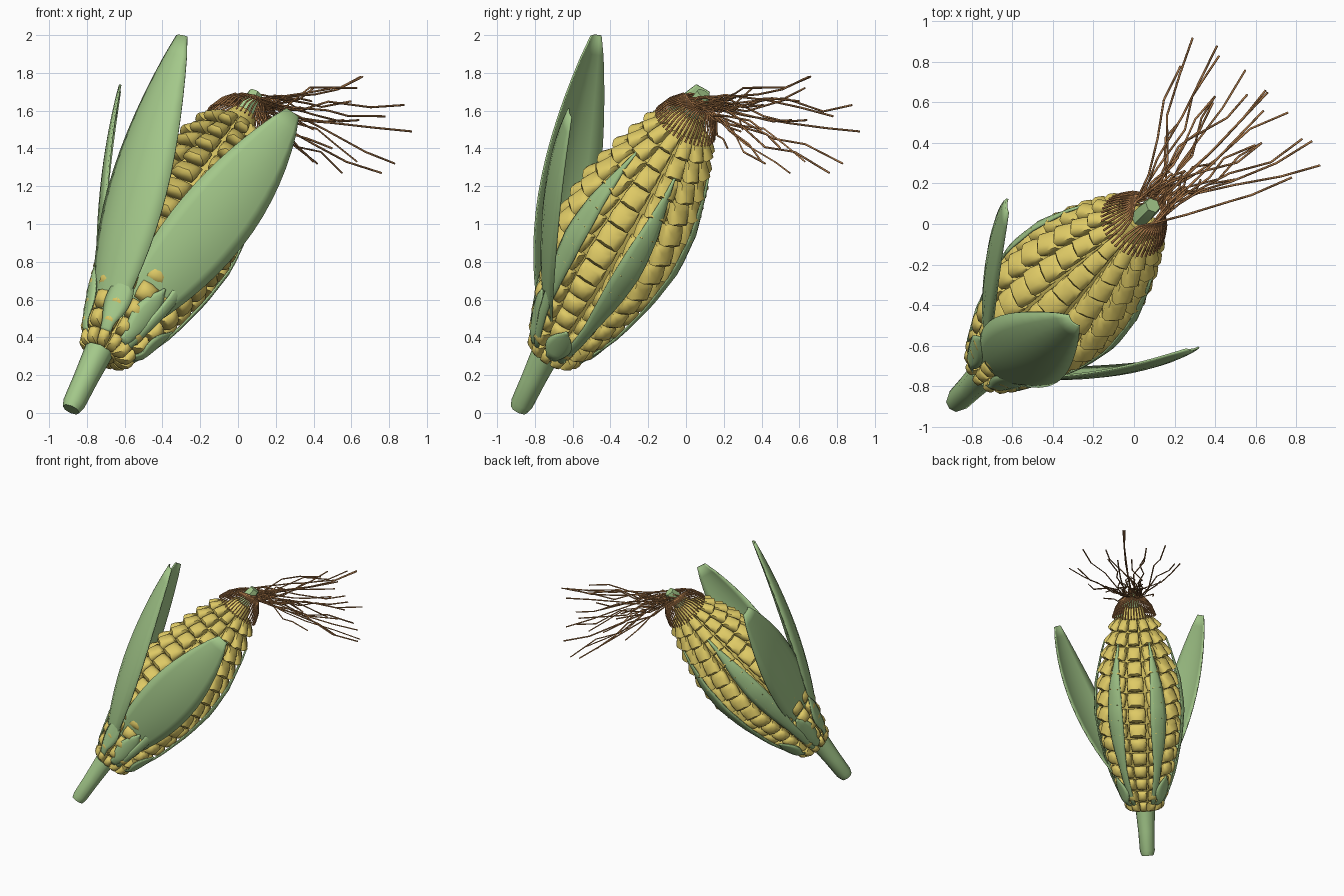
import bpy, bmesh, math, random
from mathutils import Vector

if "Cube" in bpy.data.objects:
    bpy.data.objects.remove(bpy.data.objects["Cube"])

random.seed(4)


def material(name, col):
    m = bpy.data.materials.new(name)
    m.diffuse_color = (*col, 1)
    m.use_nodes = True
    m.node_tree.nodes["Principled BSDF"].inputs["Base Color"].default_value = m.diffuse_color
    return m


GREEN = material("husk green", (0.37, 0.58, 0.255))
YELLOW = material("kernel yellow", (0.73, 0.585, 0.13))
BROWN = material("silk brown", (0.45, 0.21, 0.075))

# Cob frame: AXIS runs base to tip, LOW points down and outward, SIDE is level
BASE = Vector((-0.715, -0.715, 0.30))
AXIS = Vector((0.45, 0.45, 0.775)).normalized()
SIDE = Vector((-1, 1, 0)).normalized()
LOW = SIDE.cross(AXIS)
PROFILE = [(0, .12), (.1, .165), (.34, .245), (.59, .305), (.83, .335),
           (1.07, .315), (1.32, .25), (1.52, .18), (1.72, .10), (1.9, .06)]


def radius(t):
    t = max(0, min(t, 1.89))
    for (a, ra), (b, rb) in zip(PROFILE, PROFILE[1:]):
        if t <= b:
            return ra + (rb - ra) * (t - a) / (b - a)


def cob_point(t, r, ang):
    return BASE + AXIS * t + (LOW * math.cos(ang) + SIDE * math.sin(ang)) * r


def finish(name, bm, mat, angle=40, thick=0):
    bmesh.ops.recalc_face_normals(bm, faces=bm.faces)
    me = bpy.data.meshes.new(name)
    bm.to_mesh(me)
    bm.free()
    me.materials.append(mat)
    ob = bpy.data.objects.new(name, me)
    bpy.context.collection.objects.link(ob)
    if thick:
        mod = ob.modifiers.new("thickness", 'SOLIDIFY')
        mod.thickness = thick
        mod.offset = 0
    bpy.ops.object.select_all(action='DESELECT')
    ob.select_set(True)
    bpy.context.view_layer.objects.active = ob
    bpy.ops.object.shade_smooth_by_angle(angle=math.radians(angle))
    return ob


def skin(bm, rows, closed=False):
    """Join rows of points with quads."""
    vs = [[bm.verts.new(p) for p in row] for row in rows]
    for a, b in zip(vs, vs[1:]):
        n = len(a)
        for i in range(n if closed else n - 1):
            j = (i + 1) % n
            bm.faces.new((a[i], a[j], b[j], b[i]))
    return vs


def lathe(name, rings, sides, mat):
    bm = bmesh.new()
    vs = skin(bm, [[cob_point(t, r, math.tau * i / sides) for i in range(sides)]
                   for t, r in rings], True)
    bm.faces.new(vs[0])
    bm.faces.new(vs[-1])
    return finish(name, bm, mat)


# Core inside the kernels, and its bare green tip
lathe("core", [(t, max(.04, radius(t) - .055)) for t in
               (0, .1, .34, .59, .83, 1.07, 1.32, 1.52, 1.66)], 12, YELLOW)
lathe("core_tip", [(1.6, .05), (1.74, .05), (1.8, .04)], 6, GREEN)

# Stem, bent slightly more upright than the cob
bm = bmesh.new()
foot, head = Vector((-.878, -.878, .03)), Vector((-.735, -.735, .33))
d = (head - foot).normalized()
n2 = SIDE.cross(d)
stem = skin(bm, [[foot.lerp(head, f) + (SIDE * math.cos(k * math.tau / 8) + n2 * math.sin(k * math.tau / 8)) * r
                  for k in range(8)] for f, r in ((-.04, .048), (.07, .06), (.5, .066), (1, .078))], True)
bm.faces.new(stem[0])
bm.faces.new(stem[-1])
finish("stem", bm, GREEN, 50)

# Kernels: 12 straight rows of domed blocks, narrower toward the base end
bm = bmesh.new()
ROWS = 12
edges = [0.0]
while edges[-1] < 1.58:
    edges.append(edges[-1] + .07 + .17 * radius(edges[-1]))
for t0, t1 in zip(edges, edges[1:]):
    tm, half = (t0 + t1) / 2, (t1 - t0) / 2
    for k in range(ROWS):
        ang, wa = math.tau * k / ROWS, math.pi / ROWS

        def ring(size, lift):
            pts = []
            for u, v in ((-1, -1), (0, -1), (1, -1), (1, 0), (1, 1), (0, 1), (-1, 1), (-1, 0)):
                round_off = 0.93 if u and v else 1.0
                t = tm + v * half * size * round_off
                r = radius(t) + lift - .014 * v * (1 if tm > .6 else .3)
                pts.append(cob_point(t, r, ang + u * wa * size * round_off * (.96 + .05 * v)))
            return pts
        vs = skin(bm, [ring(.8, -.07), ring(.95, -.025), ring(.8, .002), ring(.45, .016)], True)
        mid = bm.verts.new(cob_point(tm, radius(tm) + .02, ang))
        top = vs[-1]
        for i in range(8):
            bm.faces.new((top[i], top[(i + 1) % 8], mid))
finish("kernels", bm, YELLOW, 50)


# Husk strips and short petals that hug the cob, pointed at the far end
def wrap(name, ang, width, t0, t1, lift, peak=.5):
    bm = bmesh.new()
    rows = []
    for i in range(17):
        f = i / 16
        g = f ** (math.log(.5) / math.log(peak))
        w = math.radians(width) * max(math.sin(math.pi * g), .06)
        if f < peak:
            w = max(w, math.radians(width) * .6)
        t = t0 + (t1 - t0) * f
        r = radius(t) + lift * min(1, 5 * f + .2)
        rows.append([cob_point(t, r - .008 * u * u, math.radians(ang) + u * w)
                     for u in (-1, -.5, 0, .5, 1)])
    skin(bm, rows)
    finish(name, bm, GREEN, 60, .008)


for i, a in enumerate((-90, -30, 30, 90)):
    wrap(f"husk_strip_{i + 1}", a, 11.5, .04, 1.4, .027, .55)
for i, (a, t1, lift) in enumerate(((-50, .3, .03), (50, .3, .03), (-105, .4, .018), (105, .4, .018),
                                   (-150, .42, .016), (150, .42, .016))):
    wrap(f"base_petal_{i + 1}", a, 19, .06, t1, lift, .45)


# Large open leaves: curved path, width profile and a cupped cross-section
def leaf(name, base, mid, tip, normal, half, cup):
    base, mid, tip, normal = map(Vector, (base, mid, tip, normal))
    ctrl = mid * 2 - (base + tip) / 2
    bm = bmesh.new()
    rows = []
    for i in range(17):
        f = i / 16
        p = base * (1 - f) ** 2 + ctrl * 2 * f * (1 - f) + tip * f * f
        tan = ((ctrl - base) * (1 - f) + (tip - ctrl) * f).normalized()
        side = tan.cross(normal).normalized()
        out = side.cross(tan).normalized()
        w = .04 + (half - .04) * math.sin(math.pi * f ** .95) ** .85 if 0 < f < 1 else .04
        rows.append([p + side * w * u - out * cup * u * u * w / half
                     for u in (-1, -.7, -.35, 0, .35, .7, 1)])
    skin(bm, rows)
    finish(name, bm, GREEN, 60, .01)


leaf("right_leaf", (-.69, -.73, .38), (-.13, -.75, 1.01), (.29, -.62, 1.59), (.18, -1, .0), .205, .035)
leaf("upper_leaf", (-.73, -.73, .42), (-.585, -.675, 1.2), (-.305, -.485, 2.0), (-1, -1, .3), .22, .08)
leaf("left_leaf", (-.73, -.69, .38), (-.735, -.28, 1.08), (-.63, .09, 1.72), (-1, .05, .16), .2, .035)

# Silk strands, mirrored across the cob's middle plane; short ones hug the tip
ENDS = [(.65, .66, 1.78), (.92, .29, 1.49), (.88, .41, 1.63), (.83, .42, 1.32),
        (.78, .23, 1.57), (.55, .76, 1.27), (.63, .4, 1.33), (.64, .56, 1.55),
        (.6, .39, 1.65), (.5, .22, 1.4), (.4, .63, 1.72), (.33, .22, 1.62), (.3, .4, 1.5)]
ENDS += [(random.uniform(.17, .27), random.uniform(.17, .27), random.uniform(1.56, 1.7)) for _ in range(9)]
cu = bpy.data.curves.new("silk", 'CURVE')
cu.dimensions = '3D'
cu.bevel_depth = .0055
cu.bevel_resolution = 0
for i, e in enumerate(ENDS):
    for sign in (-1, 1):
        end = Vector(e) if sign < 0 else Vector((e[1], e[0], e[2]))
        ang = sign * math.pi * (i * 5 % 22 + .5) / 22
        pts = [cob_point(1.58, .175, ang), cob_point(1.66, .145, ang), cob_point(1.72, .10, ang * .95)]
        start = cob_point(1.75, .075, ang * .7)
        pts.append(start)
        for f in (.25, .5, .75):
            wob = Vector([random.uniform(-.035, .035) for _ in range(3)])
            pts.append(start.lerp(end, f) + wob * min(1, 3 * (end - start).length))
        pts.append(end)
        sp = cu.splines.new('POLY')
        sp.points.add(len(pts) - 1)
        for q, p in zip(sp.points, pts):
            q.co = (*p, 1)
cu.materials.append(BROWN)
silk = bpy.data.objects.new("silk", cu)
bpy.context.collection.objects.link(silk)
